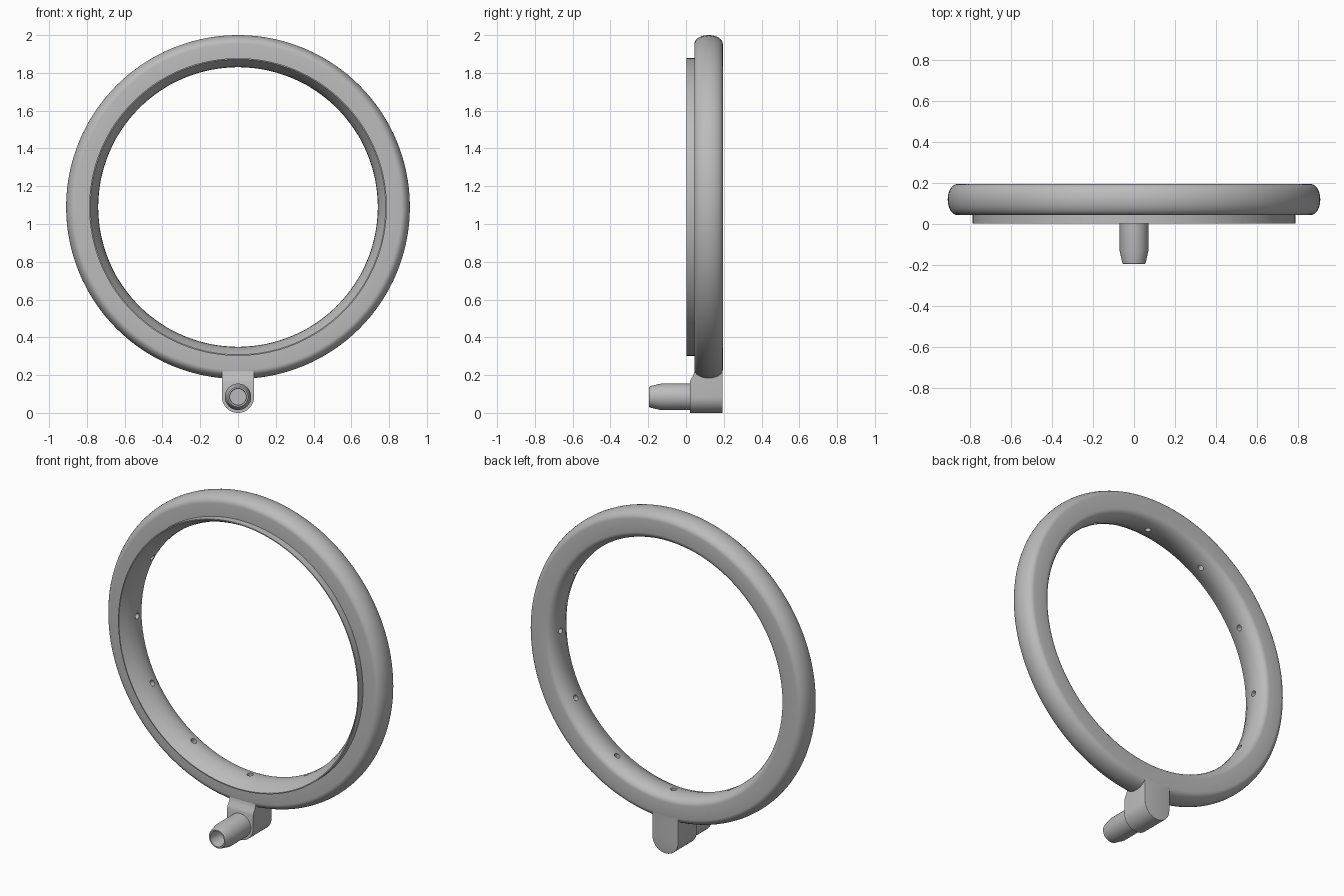
import bpy, bmesh
from math import pi, sin, cos, radians
from mathutils import Matrix, Vector

cube = bpy.data.objects.get("Cube")
if cube:
    bpy.data.objects.remove(cube, do_unlink=True)

grey = bpy.data.materials.new("plain_grey")
grey.use_nodes = True
grey.diffuse_color = (0.5, 0.5, 0.5, 1)
grey.node_tree.nodes["Principled BSDF"].inputs["Base Color"].default_value = (0.5, 0.5, 0.5, 1)

RING_Z = 1.09
STEM_R = 0.085


def make_object(name, bm):
    bmesh.ops.recalc_face_normals(bm, faces=bm.faces)
    mesh = bpy.data.meshes.new(name)
    bm.to_mesh(mesh)
    bm.free()
    mesh.materials.append(grey)
    obj = bpy.data.objects.new(name, mesh)
    bpy.context.collection.objects.link(obj)
    return obj


def smooth(obj, angle=32):
    bpy.ops.object.select_all(action='DESELECT')
    obj.select_set(True)
    bpy.context.view_layer.objects.active = obj
    bpy.ops.object.shade_smooth_by_angle(angle=radians(angle))


def lathe(name, profile, z, steps, closed):
    """Revolve (radius, y) points around the y axis at height z."""
    bm = bmesh.new()
    verts = [bm.verts.new((r, y, z)) for r, y in profile]
    pairs = list(zip(verts, verts[1:]))
    if closed:
        pairs.append((verts[-1], verts[0]))
    edges = [bm.edges.new(p) for p in pairs]
    bmesh.ops.spin(bm, geom=verts + edges, cent=(0, 0, z), axis=(0, 1, 0),
                   angle=2 * pi, steps=steps, use_merge=True)
    bmesh.ops.remove_doubles(bm, verts=bm.verts, dist=0.0001)
    return make_object(name, bm)


# Ring: rounded outside, flat front and back, thin front lip, flared bore
FRONT, MID, BACK, LIP = 0.044, 0.1195, 0.195, 0.003
half = BACK - MID
outer = [(0.864 + 0.046 * cos(a), MID + half * sin(a))
         for a in (pi * (i / 16 - 0.5) for i in range(17))]
inner_back = [(0.786 - 0.046 * sin(a), MID + half * cos(a))
              for a in (pi / 2 * i / 8 for i in range(9))]
flare = [(0.742, 0.09), (0.758, FRONT), (0.782, LIP), (0.788, LIP), (0.788, FRONT)]
ring = lathe("ring", outer + inner_back + flare, RING_Z, 128, True)

# Small outlets drilled evenly into the inner wall
bm = bmesh.new()
for i in range(12):
    a = 2 * pi * i / 12
    direction = Vector((sin(a), 0, cos(a)))
    place = (Matrix.Translation(direction * 0.75 + Vector((0, 0.115, RING_Z)))
             @ Matrix.Rotation(a, 4, 'Y'))
    bmesh.ops.create_cone(bm, cap_ends=True, segments=16, radius1=0.017,
                          radius2=0.017, depth=0.1, matrix=place)
cutter = make_object("outlet_cutter", bm)
cutter.hide_render = True
drill = ring.modifiers.new("outlets", 'BOOLEAN')
drill.operation = 'DIFFERENCE'
drill.solver = 'EXACT'
drill.object = cutter
bpy.context.view_layer.objects.active = ring
bpy.ops.object.modifier_apply(modifier=drill.name)
bpy.data.objects.remove(cutter, do_unlink=True)
smooth(ring)

# Stem block: rounded bottom, front face stepping back into the ring
rows = [(STEM_R * sin(t), 0.02, STEM_R - STEM_R * cos(t))
        for t in (radians(6 + 7 * i) for i in range(13))]
rows += [(STEM_R, 0.02, 0.165), (STEM_R, 0.026, 0.18),
         (STEM_R, 0.038, 0.197), (STEM_R, 0.046, 0.225), (STEM_R, 0.046, 0.27)]
bm = bmesh.new()
loops = [[bm.verts.new(p) for p in ((-w, y, z), (w, y, z), (w, BACK - 0.0005, z),
                                    (-w, BACK - 0.0005, z))] for w, y, z in rows]
for low, high in zip(loops, loops[1:]):
    for i in range(4):
        j = (i + 1) % 4
        bm.faces.new((low[i], low[j], high[j], high[i]))
bm.faces.new(loops[0])
bm.faces.new(loops[-1])
bmesh.ops.recalc_face_normals(bm, faces=bm.faces)
rim = [e for e in bm.edges if e.calc_face_angle(0) > radians(60)
       and all(v.co.y > 0.19 and v.co.z < 0.26 for v in e.verts)]
bmesh.ops.bevel(bm, geom=rim, offset=0.018, segments=4, profile=0.5, affect='EDGES',
                clamp_overlap=True)
smooth(make_object("stem_block", bm))

# Hose nozzle: straight tube with a tapered, hollow tip
nozzle = [(0, 0.03), (0.07, 0.03), (0.07, -0.132), (0.057, -0.19), (0.053, -0.195),
          (0.045, -0.195), (0.042, -0.185), (0.042, 0.015), (0, 0.015)]
smooth(lathe("hose_nozzle", nozzle, STEM_R, 48, False), 25)
